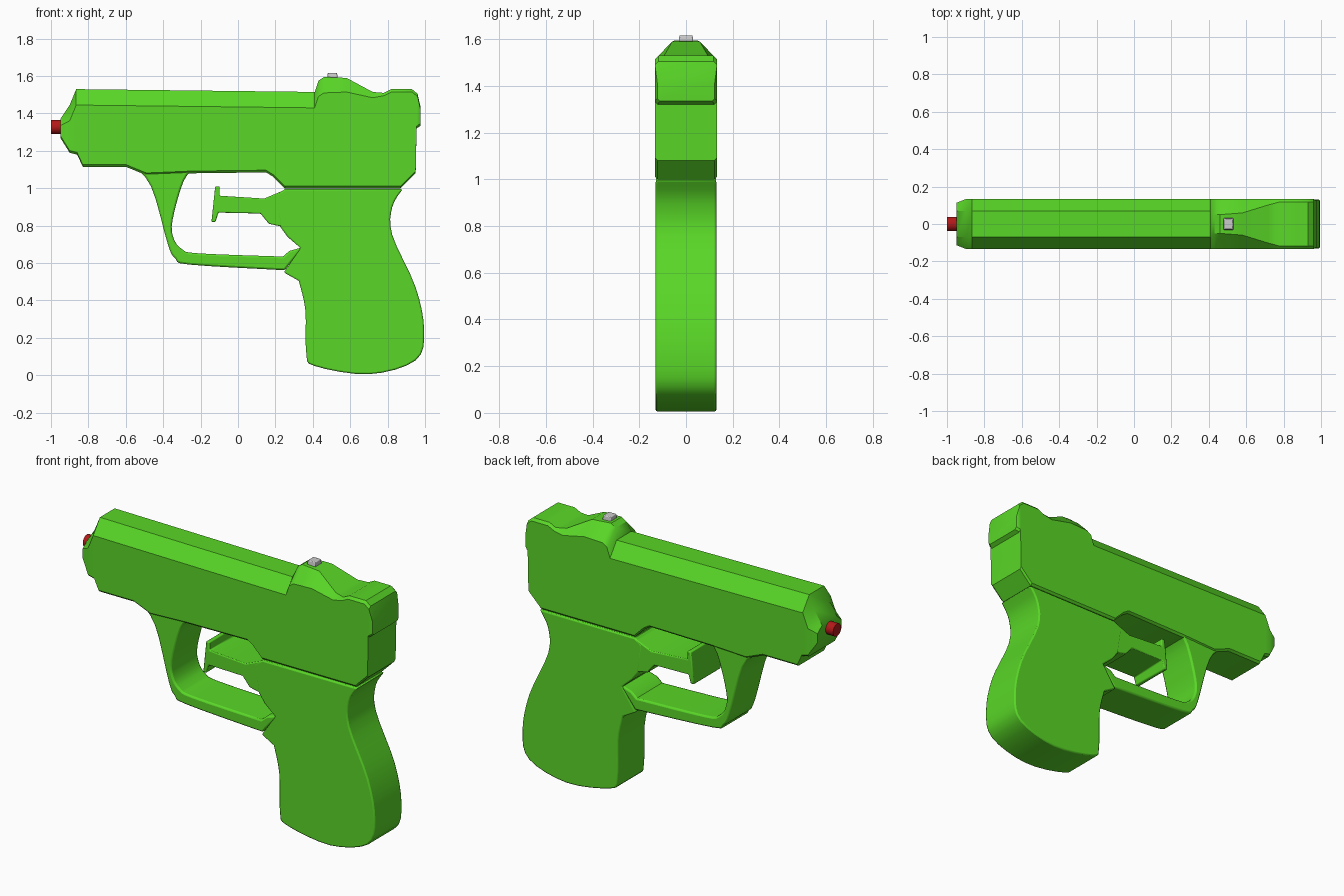
import bpy, bmesh
from mathutils import Vector

if "Cube" in bpy.data.objects:
    bpy.data.objects.remove(bpy.data.objects["Cube"])


def material(name, color):
    m = bpy.data.materials.new(name)
    m.diffuse_color = color
    m.use_nodes = True
    m.node_tree.nodes["Principled BSDF"].inputs["Base Color"].default_value = m.diffuse_color
    return m


GREEN = material("green_plastic", (0.10, 0.68, 0.02, 1))
RED = material("red_plastic", (0.45, 0.01, 0.01, 1))


def finish(bm, name, mat=None, bevel=0.0):
    bmesh.ops.recalc_face_normals(bm, faces=bm.faces)
    me = bpy.data.meshes.new(name)
    bm.to_mesh(me)
    bm.free()
    ob = bpy.data.objects.new(name, me)
    bpy.context.collection.objects.link(ob)
    if mat:
        me.materials.append(mat)
    if bevel:
        mod = ob.modifiers.new("soft_edges", 'BEVEL')
        mod.width, mod.segments = bevel, 2
        mod.limit_method, mod.angle_limit = 'ANGLE', 0.8
        mod.use_clamp_overlap = False
    bpy.ops.object.select_all(action='DESELECT')
    ob.select_set(True)
    bpy.context.view_layer.objects.active = ob
    bpy.ops.object.shade_smooth_by_angle(angle=0.6)
    return ob


def smooth(pts, n=4):
    """Catmull-Rom curve through an open run of points."""
    p = [Vector(q) for q in pts]
    p = [p[0]] + p + [p[-1]]
    out = []
    for a, b, c, d in zip(p, p[1:], p[2:], p[3:]):
        for i in range(n):
            t = i / n
            out.append(0.5 * (2 * b + (c - a) * t + (2 * a - 5 * b + 4 * c - d) * t * t
                              + (3 * b - a - 3 * c + d) * t ** 3))
    return [tuple(q) for q in out] + [tuple(p[-1])]


def lerp_at(pts, x):
    """Height of a left-to-right profile at x."""
    for (x0, z0), (x1, z1) in zip(pts, pts[1:]):
        if x <= x1:
            return z0 + (z1 - z0) * max(0, x - x0) / (x1 - x0)
    return pts[-1][1]


def slab(name, outline, half, bevel):
    """Side profile in x/z, extruded symmetrically across y."""
    bm = bmesh.new()
    face = bm.faces.new([bm.verts.new((x, -half, z)) for x, z in outline])
    ext = bmesh.ops.extrude_face_region(bm, geom=[face])
    bmesh.ops.translate(bm, vec=(0, 2 * half, 0),
                        verts=[g for g in ext['geom'] if isinstance(g, bmesh.types.BMVert)])
    return finish(bm, name, GREEN, bevel)


# Barrel and slide: top and bottom profiles, lofted with a chamfered section
top = [(-0.95, 1.37), (-0.90, 1.445), (-0.865, 1.53), (0.41, 1.515), (0.43, 1.575),
       (0.46, 1.595), (0.58, 1.59), (0.72, 1.515), (0.78, 1.51), (0.82, 1.53),
       (0.93, 1.53), (0.96, 1.505), (0.977, 1.43)]
bottom = [(-0.95, 1.27), (-0.90, 1.19), (-0.86, 1.18), (-0.83, 1.115), (-0.60, 1.115),
          (-0.49, 1.07), (-0.25, 1.08), (0.15, 1.085), (0.19, 1.06), (0.25, 1.0),
          (0.87, 1.0), (0.95, 1.08), (0.955, 1.32), (0.977, 1.335)]
bm = bmesh.new()
rings = []
for x in sorted({p[0] for p in top + bottom}):
    zt, zb, b = lerp_at(top, x), lerp_at(bottom, x), 0.012
    w = 0.133 - (0.02 if x < -0.94 else 0.01 if x > 0.97 else 0)
    back = min(1, max(0, (x - 0.55) / 0.22))          # the top widens behind the hump
    tw = (0.07 if x < 0.42 else 0.05) * (1 - back) + (w - 0.015) * back
    zs = zt - min(0.085 * (1 - back) + 0.015 * back, (zt - zb) * 0.35)
    section = [(tw, zt), (w, zs), (w, zb + b), (w - b, zb)]
    section += [(-y, z) for y, z in reversed(section)]
    rings.append([bm.verts.new((x, y, z)) for y, z in section])
for r, s in zip(rings, rings[1:]):
    for i in range(8):
        j = (i + 1) % 8
        bm.faces.new((r[i], r[j], s[j], s[i]))
bm.faces.new(rings[0])
bm.faces.new(rings[-1])
finish(bm, "barrel_body", GREEN)

# Grip
grip_curve = smooth([(0.88, 0.995), (0.825, 0.90), (0.825, 0.75), (0.95, 0.47), (0.995, 0.24),
                     (0.95, 0.08), (0.70, 0.006), (0.41, 0.05), (0.365, 0.12), (0.36, 0.35),
                     (0.325, 0.505)])
grip_front = [(0.245, 0.55), (0.335, 0.68), (0.265, 0.74), (0.225, 0.795), (0.20, 0.96),
              (0.25, 0.995)]
slab("grip", grip_curve + grip_front, 0.13, 0.008)

# Trigger: stem growing out of the grip, with a finger plate
slab("trigger", [(0.26, 0.79), (0.165, 0.81), (0.12, 0.865), (-0.105, 0.87), (-0.12, 0.82),
                 (-0.142, 0.82), (-0.122, 1.01), (-0.098, 1.01), (-0.098, 0.96),
                 (0.14, 0.945), (0.235, 0.985), (0.26, 0.985)], 0.129, 0.006)

# Trigger guard loop
outer = smooth([(-0.58, 1.14), (-0.465, 1.01), (-0.375, 0.70), (-0.335, 0.625),
                (-0.26, 0.592), (0.25, 0.562)])
inner = smooth([(0.24, 0.635), (-0.21, 0.652), (-0.30, 0.675), (-0.345, 0.735),
                (-0.35, 0.83), (-0.29, 1.04), (-0.22, 1.12)])
tip = [(0.345, 0.685), (0.275, 0.665)]
slab("trigger_guard", outer + tip + inner, 0.126, 0.01)

# Red nozzle at the muzzle
bpy.ops.mesh.primitive_cylinder_add(vertices=16, radius=0.038, depth=0.08,
                                    location=(-0.96, 0, 1.328), rotation=(0, 1.570796, 0))
nozzle = bpy.context.object
nozzle.name = "nozzle"
nozzle.data.materials.append(RED)
bpy.ops.object.shade_smooth_by_angle(angle=0.6)

# Filler plug on the hump
bm = bmesh.new()
bmesh.ops.create_cube(bm, size=1)
for v in bm.verts:
    k = 0.85 if v.co.z > 0 else 1.0
    v.co = (0.505 + v.co.x * 0.058 * k, v.co.y * 0.065 * k, 1.6 + v.co.z * 0.034)
finish(bm, "filler_plug", None, 0.004)
